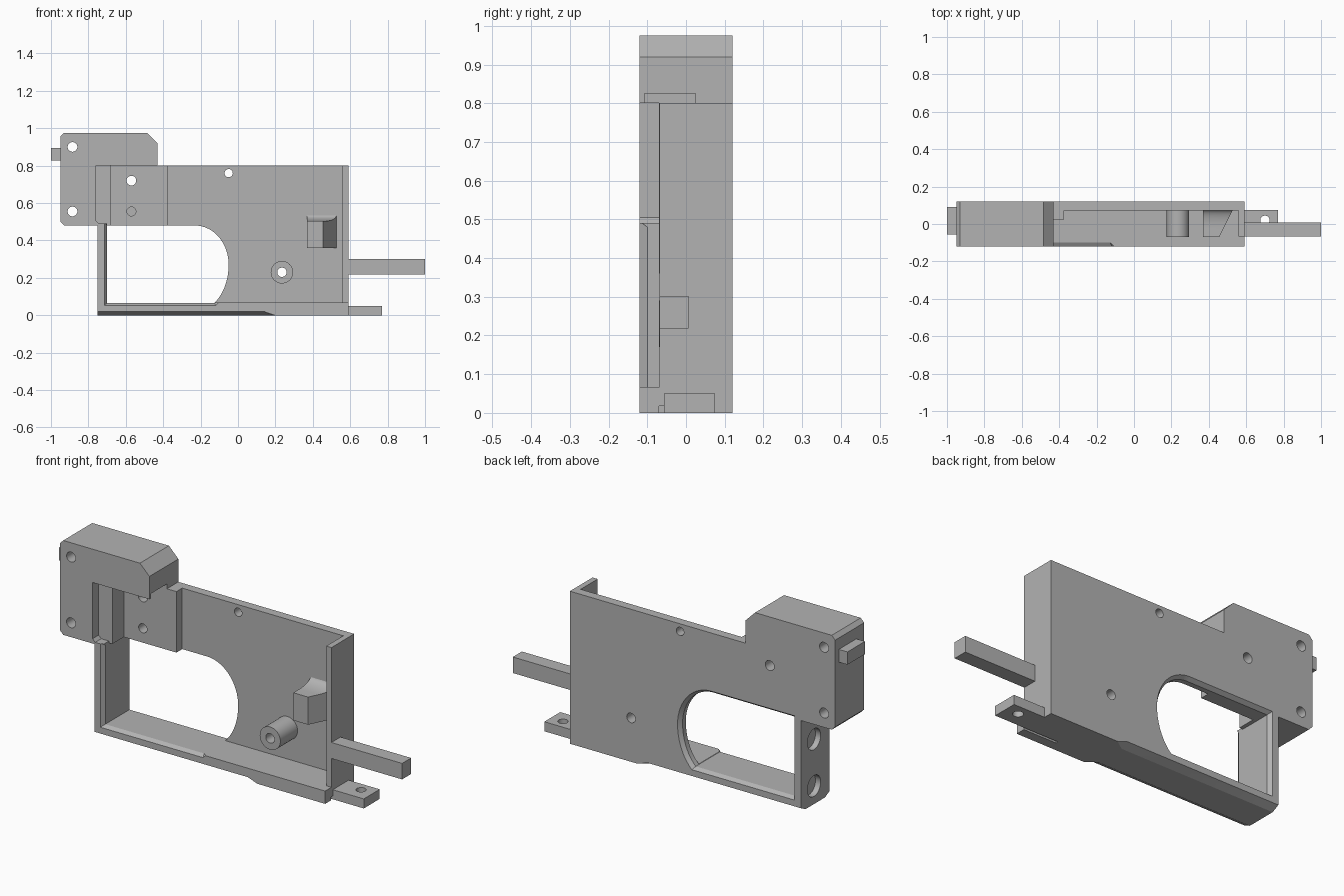
import bpy
import bmesh
from math import sin, cos, pi, radians

if "Cube" in bpy.data.objects:
    bpy.data.objects.remove(bpy.data.objects["Cube"])

grey = bpy.data.materials.new("plain grey")
grey.use_nodes = True
grey.diffuse_color = (0.45, 0.45, 0.45, 1)
grey.node_tree.nodes["Principled BSDF"].inputs["Base Color"].default_value = (0.45, 0.45, 0.45, 1)


def loft(name, rings):
    """Closed solid through matching rings of 3D points."""
    bm = bmesh.new()
    loops = [[bm.verts.new(p) for p in ring] for ring in rings]
    bm.faces.new(loops[0])
    bm.faces.new(loops[-1])
    n = len(loops[0])
    for a, b in zip(loops, loops[1:]):
        for i in range(n):
            j = (i + 1) % n
            bm.faces.new((a[i], a[j], b[j], b[i]))
    bmesh.ops.recalc_face_normals(bm, faces=bm.faces)
    mesh = bpy.data.meshes.new(name)
    bm.to_mesh(mesh)
    bm.free()
    mesh.materials.append(grey)
    ob = bpy.data.objects.new(name, mesh)
    bpy.context.collection.objects.link(ob)
    return ob


def place(p, axis, t):
    a, b = p
    return {"X": (t, a, b), "Y": (a, t, b), "Z": (a, b, t)}[axis]


def prism(name, pts, axis, lo, hi):
    return loft(name, [[place(p, axis, t) for p in pts] for t in (lo, hi)])


def box(name, x, y, z):
    return prism(name, [(x[0], y[0]), (x[1], y[0]), (x[1], y[1]), (x[0], y[1])], "Z", *z)


def rod(name, a, b, r, axis, lo, hi, n=32):
    ring = [(a + r * cos(2 * pi * i / n), b + r * sin(2 * pi * i / n)) for i in range(n)]
    return prism(name, ring, axis, lo, hi)


def combine(ob, tools, op):
    """Apply a boolean with each tool and discard the tool."""
    for tool in tools:
        mod = ob.modifiers.new("bool", "BOOLEAN")
        mod.operation, mod.object, mod.solver = op, tool, "EXACT"
        graph = bpy.context.evaluated_depsgraph_get()
        mesh = bpy.data.meshes.new_from_object(ob.evaluated_get(graph))
        ob.modifiers.clear()
        ob.data = mesh
        bpy.data.objects.remove(tool)


# Upper block with clipped corners and stepped front recess
block = prism("upper_block", [(-.95, .5), (-.93, .48), (-.43, .48), (-.43, .92),
                              (-.485, .975), (-.93, .975), (-.95, .955)], "Y", -.12, .12)
combine(block, [
    prism("recess", [(-.76, .8), (-.76, .505), (-.725, .47), (-.4, .47), (-.4, .8)], "Y", -.2, -.07),
    box("deep_recess", (-.68, -.4), (-.2, .025), (.4, .8)),
    box("head_groove", (-.68, -.4), (-.107, .025), (.7, .825)),
], "DIFFERENCE")

# Main frame: back plate, floor, left post, right flange and thick pad
frame = box("frame", (-.75, .59), (.073, .12), (0, .8))
combine(frame, [
    box("floor", (-.75, .59), (-.12, .12), (0, .067)),
    box("post", (-.75, -.70), (-.12, .12), (0, .49)),
    box("flange", (.56, .59), (-.068, .12), (0, .8)),
    box("pad", (-.6, -.375), (.025, .12), (.48, .8)),
    block,
    rod("boss", .235, .23, .06, "Y", -.07, .1),
], "UNION")


# Rounded window, flared at the front and back
def window_ring(y, e):
    pts = []
    for i in range(25):
        a = radians(90 - 145 * i / 24)
        rz = (.21 if a > 0 else .25) + e
        pts.append((-.23 + (.18 + e) * cos(a), y, .27 + rz * sin(a)))
    return [(-.70 - e, y, .48 + e)] + pts + [(-.70 - e, y, pts[-1][2])]


cuts = [loft("window", [window_ring(y, e) for y, e in
                        ((-.14, .03), (-.10, 0), (.10, 0), (.14, .03))])]

# Screw holes, all through except one blind one
for x, z, r in ((-.885, .9, .026), (-.885, .555, .026), (-.57, .72, .026),
                (-.05, .76, .022), (.235, .23, .025)):
    cuts.append(rod("hole", x, z, r, "Y", -.3, .3))
cuts.append(rod("blind_hole", -.57, .555, .024, "Y", -.1, .09))

# Blind sockets on the outside of the post
for z in (.095, .34):
    cuts.append(rod("socket", 0.01, z, .055, "X", -.8, -.72))

# Chamfers along both lower edges, fading out to the right
for s in (-1, 1):
    edge = ((.14, .03), (.06, -.01), (.14, -.01))
    cuts.append(loft("edge_chamfer", [[(x, s * y, z - d) for y, z in edge]
                                      for x, d in ((-.8, 0), (.14, 0), (.2, .021))]))
cuts.append(box("under_groove", (.4, .7), (-.07, -.057), (-.1, .018)))
combine(frame, cuts, "DIFFERENCE")

# Wedge catch with a swept top running into the plate
catch = prism("catch_block", [(.37, -.07), (.455, -.07), (.53, .08), (.37, .08)], "Z", .36, .54)
sweep = [(-.2, .505)] + [(-.02 + .095 * sin(a), .54 - .035 * cos(a))
                         for a in [pi / 2 * i / 10 for i in range(11)]]
combine(catch, [prism("sweep", sweep + [(.075, .6), (-.2, .6)], "X", .3, .6)], "DIFFERENCE")

# Bars and tab projecting from the ends
long_bar = box("long_bar", (.585, 1), (-.068, .007), (.218, .302))
tab = box("lower_tab", (.585, .77), (-.057, .075), (0, .05))
combine(tab, [rod("tab_hole", .7, .02, .025, "Z", -.1, .1)], "DIFFERENCE")
end_peg = box("end_peg", (-1, -.945), (-.055, .09), (.828, .895))

# Smooth the curved walls while keeping edges sharp
bpy.ops.object.select_all(action="DESELECT")
for ob in (frame, catch, tab):
    ob.select_set(True)
bpy.context.view_layer.objects.active = frame
bpy.ops.object.shade_smooth_by_angle(angle=radians(25))
